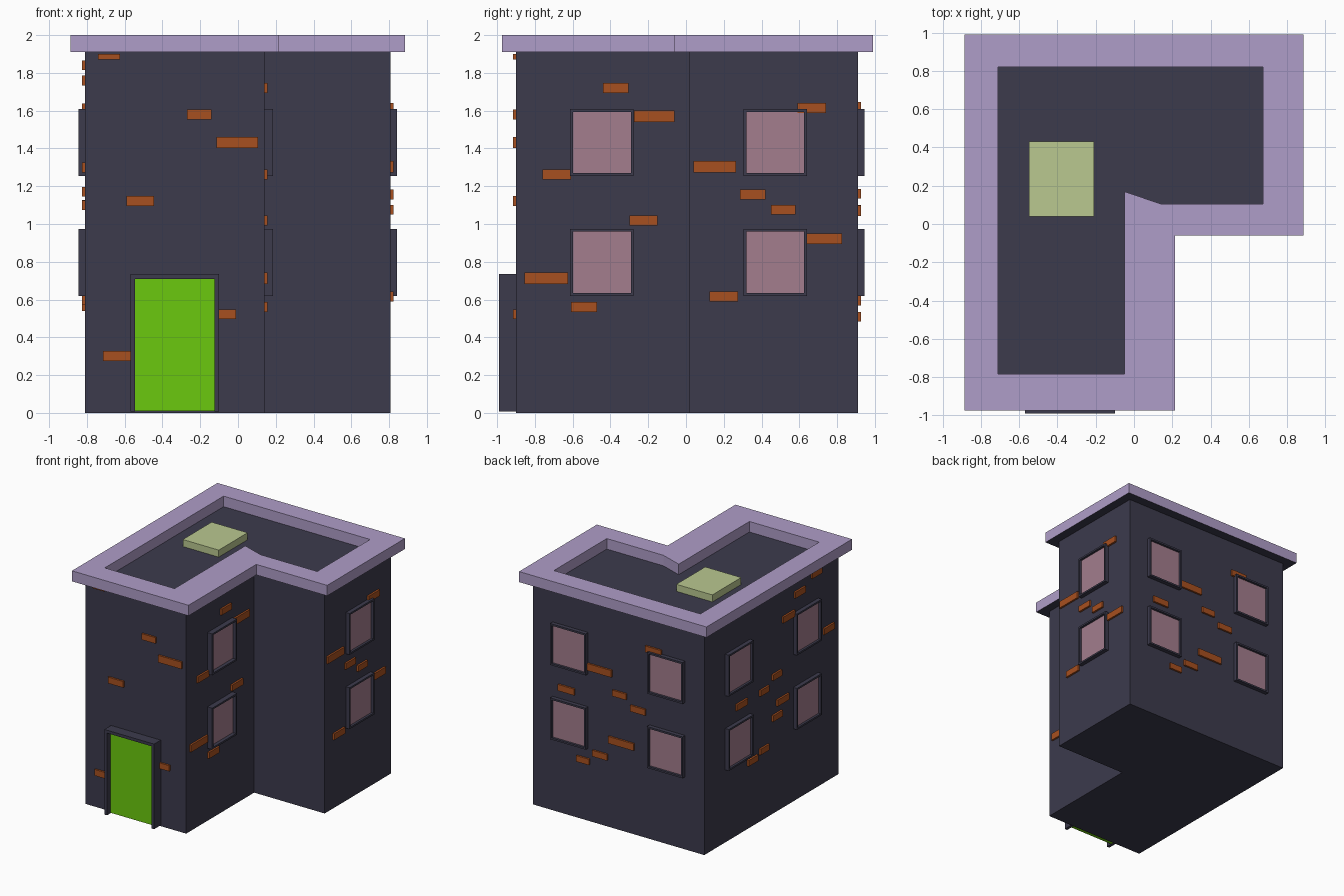
import bpy, bmesh

if "Cube" in bpy.data.objects:
    bpy.data.objects.remove(bpy.data.objects["Cube"])


def material(name, rgb):
    m = bpy.data.materials.new(name)
    m.diffuse_color = (*rgb, 1)
    m.use_nodes = True
    m.node_tree.nodes["Principled BSDF"].inputs["Base Color"].default_value = m.diffuse_color
    return m


WALL = material("dark_slate", (0.045, 0.043, 0.073))
TRIM = material("lilac", (0.43, 0.34, 0.58))
BRICK = material("burnt_orange", (0.39, 0.08, 0.014))
DOOR = material("bright_green", (0.147, 0.584, 0.0044))
GLASS = material("dusty_pink", (0.366, 0.205, 0.266))
HATCH = material("pale_olive", (0.49, 0.58, 0.28))


def finish(bm, name, *mats):
    bmesh.ops.recalc_face_normals(bm, faces=bm.faces)
    me = bpy.data.meshes.new(name)
    bm.to_mesh(me)
    bm.free()
    for m in mats:
        me.materials.append(m)
    ob = bpy.data.objects.new(name, me)
    bpy.context.collection.objects.link(ob)
    return ob


def prism(loops, z0, z1):
    """Extruded flat outline; a second loop becomes a hole."""
    bm = bmesh.new()
    edges = []
    for loop in loops:
        vs = [bm.verts.new((x, y, z0)) for x, y in loop]
        edges += [bm.edges.new((vs[i - 1], vs[i])) for i in range(len(vs))]
    bmesh.ops.triangle_fill(bm, edges=edges, use_beauty=True, use_dissolve=False)
    ext = bmesh.ops.extrude_face_region(bm, geom=bm.faces[:])
    top = [g for g in ext["geom"] if isinstance(g, bmesh.types.BMVert)]
    bmesh.ops.translate(bm, verts=top, vec=(0, 0, z1 - z0))
    return bm


def box(bm, lo, hi):
    vs = bmesh.ops.create_cube(bm, size=1)["verts"]
    for v in vs:
        v.co = [(a + b) / 2 + c * (b - a) for a, b, c in zip(lo, hi, v.co)]


# Each wall: (normal axis, outward direction, plane position)
WALLS = {
    "front": (1, -1, -0.90),
    "back": (1, 1, 0.91),
    "left": (0, -1, -0.81),
    "right_front": (0, 1, 0.14),
    "right_back": (0, 1, 0.807),
}


def wall_box(bm, wall, u0, u1, z0, z1, out, start=-0.01):
    """Box on a wall, spanning u along it and rising 'out' from its surface."""
    axis, d, p = WALLS[wall]
    a, b = sorted((p + d * start, p + d * out))
    if axis == 0:
        box(bm, (a, u0, z0), (b, u1, z1))
    else:
        box(bm, (u0, a, z0), (u1, b, z1))


# L-shaped building body
outline = [(-0.81, -0.90), (0.14, -0.90), (0.14, 0.018), (0.807, 0.018), (0.807, 0.91), (-0.81, 0.91)]
finish(prism([outline], 0, 1.91), "building_body", WALL)

# Overhanging parapet ring, dark on the underside
outer = [(-0.887, -0.975), (0.215, -0.975), (0.215, -0.06), (0.885, -0.06), (0.885, 0.99), (-0.887, 0.99)]
inner = [(-0.71, -0.785), (-0.05, -0.785), (-0.05, 0.17), (0.14, 0.105), (0.675, 0.105), (0.675, 0.82), (-0.71, 0.82)]
parapet = finish(prism([outer, inner], 1.91, 2.0), "roof_parapet", TRIM, WALL)
for f in parapet.data.polygons:
    f.material_index = int(f.normal.z < -0.5)

# Roof hatch
bm = bmesh.new()
box(bm, (-0.55, 0.04, 1.90), (-0.21, 0.43, 1.97))
finish(bm, "roof_hatch", HATCH)


# Frames: two posts plus lintel and optional sill
def frame(bm, wall, u0, u1, z0, z1, t, out, sill=True):
    wall_box(bm, wall, u0, u0 + t, z0, z1, out)
    wall_box(bm, wall, u1 - t, u1, z0, z1, out)
    wall_box(bm, wall, u0 + t, u1 - t, z1 - t, z1, out)
    if sill:
        wall_box(bm, wall, u0 + t, u1 - t, z0, z0 + t, out)


# Door
bm = bmesh.new()
frame(bm, "front", -0.57, -0.10, 0.008, 0.735, 0.025, 0.09, sill=False)
finish(bm, "door_frame", WALL)
bm = bmesh.new()
wall_box(bm, "front", -0.545, -0.125, 0.01, 0.71, 0.04)
finish(bm, "door", DOOR)

# Windows: two storeys on every wall but the front
columns = [("right_front", -0.445, 0.045), ("right_back", 0.472, 0.035),
           ("left", -0.46, 0.035), ("left", 0.46, 0.035),
           ("back", -0.46, 0.035), ("back", 0.455, 0.035)]
frames, panes = bmesh.new(), bmesh.new()
for wall, u, out in columns:
    for z in (0.797, 1.432):
        frame(frames, wall, u - 0.168, u + 0.168, z - 0.177, z + 0.177, 0.015, out)
        wall_box(panes, wall, u - 0.153, u + 0.153, z - 0.162, z + 0.162, 0.015)
finish(frames, "window_frames", WALL)
finish(panes, "window_panes", GLASS)

# Exposed bricks: (start, end, centre height) along each wall
bricks = {
    "front": [(-.74, -.625, 1.885), (-.27, -.14, 1.58), (-.115, .105, 1.432),
              (-.59, -.445, 1.123), (-.715, -.57, .30), (-.11, -.01, .522)],
    "right_front": [(-.44, -.305, 1.72), (-.275, -.06, 1.57), (-.76, -.61, 1.263),
                    (-.30, -.15, 1.018), (-.855, -.625, .712), (-.61, -.47, .56)],
    "right_back": [(.59, .74, 1.615), (.04, .265, 1.303), (.285, .42, 1.157),
                   (.45, .58, 1.075), (.64, .825, .922), (.125, .275, .617)],
    "back": [(.06, .29, 1.32), (.41, .565, 1.07), (-.08, .05, 1.16), (-.26, -.12, 1.075),
             (-.41, -.26, 1.62), (-.15, .09, .75), (.27, .39, .51), (.10, .24, .595)],
    "left": [(-.66, -.53, 1.84), (-.44, -.30, 1.76), (-.30, -.14, 1.61), (-.83, -.69, 1.30),
             (-.12, 0, 1.17), (.05, .17, 1.10), (.34, .49, 1.10), (-.22, -.06, .93),
             (-.13, 0, .82), (.05, .17, .60), (.20, .33, .565)],
}
bm = bmesh.new()
for wall, rows in bricks.items():
    for u0, u1, z in rows:
        h = 0.015 if z > 1.87 else 0.02 + 0.045 * (u1 - u0)
        if h > 0.015:
            h = min(h, 0.03)
        wall_box(bm, wall, u0, u1, z - h, z + h, 0.016)
finish(bm, "exposed_bricks", BRICK)
